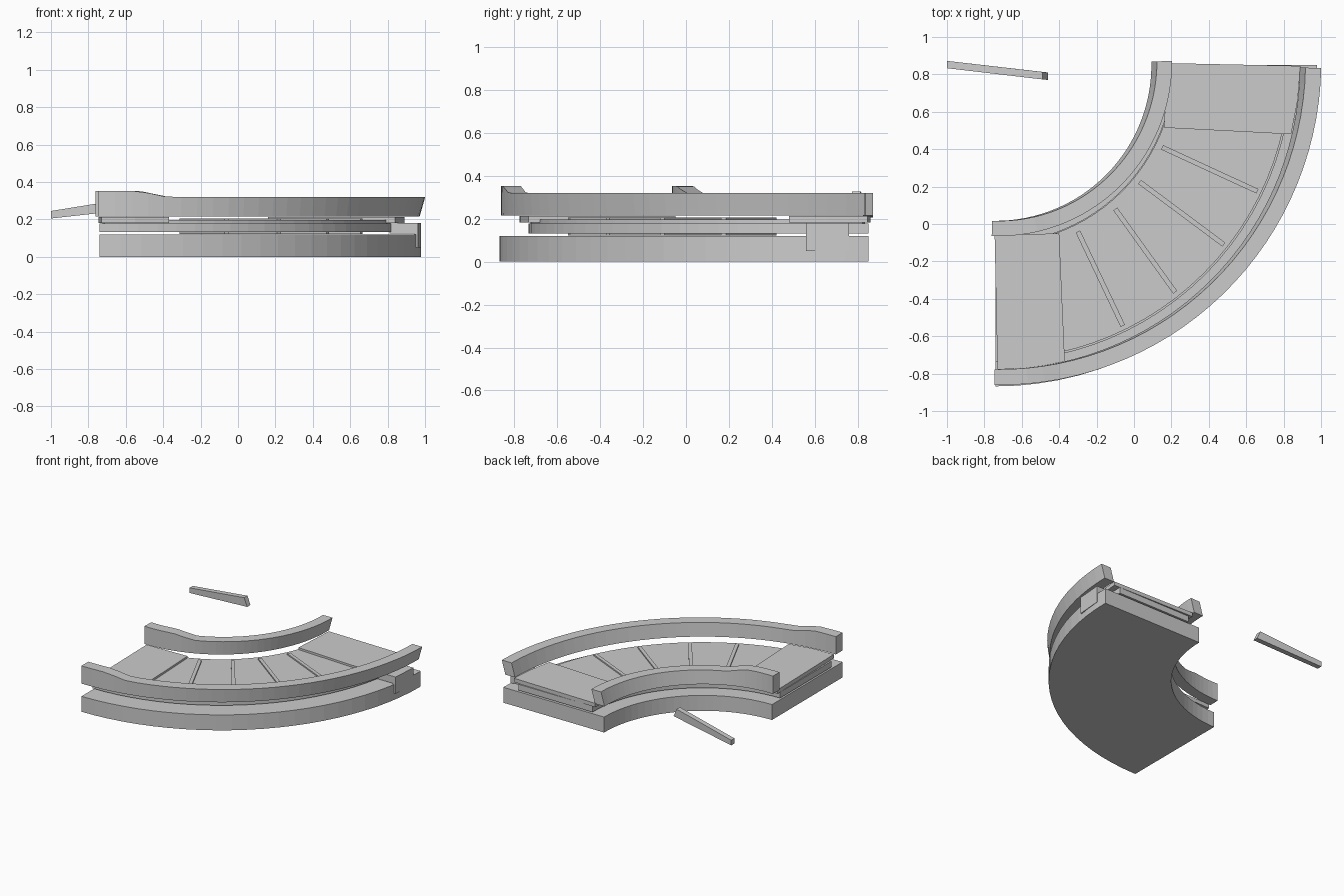
import bpy, math
from math import sin, cos, radians as rad

if "Cube" in bpy.data.objects:
    bpy.data.objects.remove(bpy.data.objects["Cube"])

CX, CY = -0.74, 0.85   # centre of the quarter turn


def mesh_obj(name, verts, faces):
    me = bpy.data.meshes.new(name)
    me.from_pydata(verts, [], faces)
    me.update()
    ob = bpy.data.objects.new(name, me)
    bpy.context.collection.objects.link(ob)
    return ob


def sweep(name, section, a0=-90.0, a1=0.0, n=24):
    """Sweep a 4-point (r, z) section, section(t, angle), along the turn."""
    verts, faces = [], []
    for i in range(n + 1):
        t = i / n
        a = rad(a0 + (a1 - a0) * t)
        verts += [(CX + r * cos(a), CY + r * sin(a), z) for r, z in section(t, a)]
    for i in range(n):
        for k in range(4):
            p, q = 4 * i + k, 4 * i + (k + 1) % 4
            faces.append((p, p + 4, q + 4, q))
    faces += [(0, 1, 2, 3), (4 * n + 3, 4 * n + 2, 4 * n + 1, 4 * n)]
    return mesh_obj(name, verts, faces)


def ring(name, r0, r1, z0, z1, a0=-90.0, a1=0.0):
    return sweep(name, lambda t, a: [(r0, z0), (r1, z0), (r1, z1), (r0, z1)], a0, a1)


def prism(name, pts, z0, z1):
    """Extrude a counter-clockwise outline between two heights."""
    n = len(pts)
    verts = [(x, y, z0) for x, y in pts] + [(x, y, z1) for x, y in pts]
    faces = [tuple(range(n))[::-1], tuple(range(n, 2 * n))]
    faces += [(i, (i + 1) % n, n + (i + 1) % n, n + i) for i in range(n)]
    return mesh_obj(name, verts, faces)


def rail(name, r0, r1, a0, a1):
    """Side rail: raised at the left end, leaning outward towards the right end."""
    def section(t, a):
        x = CX + (r0 + r1) / 2 * cos(a)
        k = min(1.0, max(0.0, (-0.39 - x) / 0.15))
        top, lean = 0.32 + 0.033 * k, 0.03 * t
        return [(r0, 0.215), (r1, 0.215), (r1 + lean, top), (r0 + lean, top)]
    return sweep(name, section, a0, a1, 30)


# Base slab and floating belt body
ring("base", 0.85, 1.718, 0.0, 0.12)
ring("belt_body", 0.95, 1.585, 0.132, 0.178)
ring("belt_deck", 0.955, 1.575, 0.178, 0.196, -89, -1)

# Side rails
rail("inner_rail", 0.833, 0.914, -91.3, 1.3)
rail("outer_rail", 1.627, 1.711, -90.2, -0.5)

# End plates
prism("left_end_plate", [(-0.745, -0.06), (-0.73, -0.775), (-0.55, -0.77),
                         (-0.37, -0.735), (-0.40, -0.05)], 0.182, 0.212)
prism("right_end_plate", [(0.16, 0.515), (0.84, 0.48), (0.875, 0.66),
                          (0.89, 0.845), (0.18, 0.86)], 0.182, 0.212)

# Belt slats on the top and underside
slats = [((0.15, 0.41), (0.66, 0.175)), ((0.03, 0.225), (0.48, -0.11)),
         ((-0.10, 0.08), (0.22, -0.365)), ((-0.30, -0.04), (-0.06, -0.545))]
for i, ((x0, y0), (x1, y1)) in enumerate(slats):
    d = math.hypot(x1 - x0, y1 - y0)
    nx, ny = -(y1 - y0) / d * 0.013, (x1 - x0) / d * 0.013
    outline = [(x0 - nx, y0 - ny), (x1 - nx, y1 - ny),
               (x1 + nx, y1 + ny), (x0 + nx, y0 + ny)]
    prism(f"top_slat_{i}", outline, 0.19, 0.206)
    prism(f"under_slat_{i}", outline, 0.122, 0.136)

# Hooked bracket at the outer right side
prism("bracket_arm", [(0.81, 0.56), (0.955, 0.56), (0.968, 0.76), (0.83, 0.76)], 0.125, 0.18)
prism("bracket_tab", [(0.94, 0.56), (0.963, 0.56), (0.979, 0.76), (0.955, 0.76)], 0.05, 0.18)

# Loose tapered lever
bar = [(-1.0, 0.833, 0.205), (-0.46, 0.77, 0.265), (-0.46, 0.81, 0.265), (-1.0, 0.872, 0.205),
       (-1.0, 0.833, 0.245), (-0.488, 0.773, 0.328), (-0.488, 0.813, 0.328), (-1.0, 0.872, 0.245)]
mesh_obj("lever", bar, [(3, 2, 1, 0), (4, 5, 6, 7), (0, 1, 5, 4),
                        (1, 2, 6, 5), (2, 3, 7, 6), (3, 0, 4, 7)])
